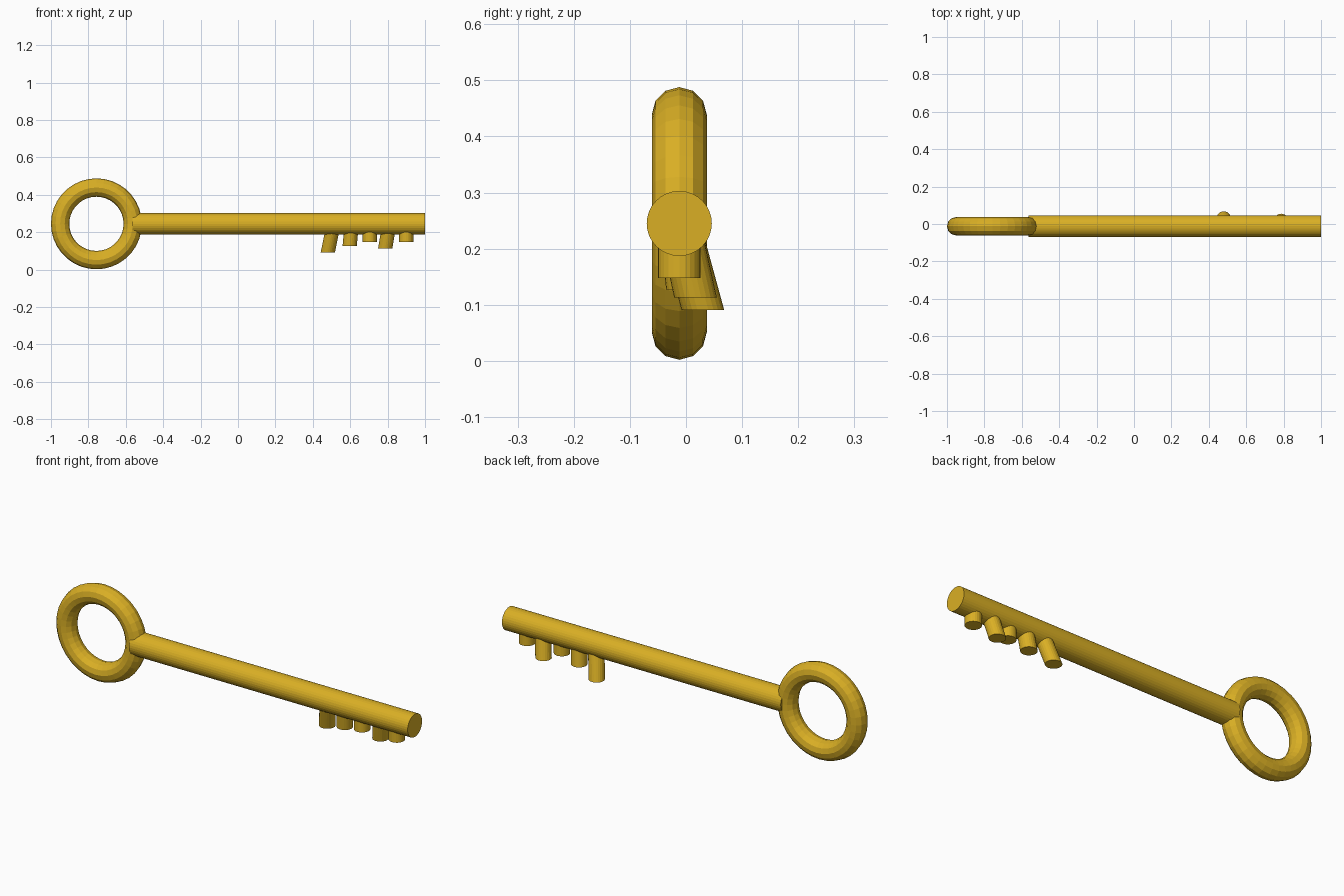
import bpy
from math import pi
from mathutils import Matrix

cube = bpy.data.objects.get("Cube")
if cube:
    bpy.data.objects.remove(cube, do_unlink=True)

CY, CZ = -0.012, 0.245      # axis of the shaft

gold = bpy.data.materials.new("gold")
gold.use_nodes = True
colour = (0.70, 0.43, 0.018, 1)
gold.diffuse_color = colour
gold.node_tree.nodes["Principled BSDF"].inputs["Base Color"].default_value = colour


def finish(name):
    obj = bpy.context.object
    obj.name = name
    obj.data.materials.append(gold)
    return obj


# Ring handle, standing upright
bpy.ops.mesh.primitive_torus_add(major_radius=0.194, minor_radius=0.049,
                                 major_segments=36, minor_segments=12,
                                 location=(-0.757, CY, CZ), rotation=(pi / 2, 0, 0))
finish("ring_handle")

# Long round shaft
start, end = -0.563, 1.0
bpy.ops.mesh.primitive_cylinder_add(vertices=32, radius=0.058, depth=end - start,
                                    location=((start + end) / 2, CY, CZ),
                                    rotation=(0, pi / 2, 0))
finish("shaft")


def tooth(name, x, bottom, lean_x=0, lean_y=0):
    """Round peg from the shaft axis down; leaning pegs keep level ends."""
    depth = CZ - bottom
    bpy.ops.mesh.primitive_cylinder_add(vertices=24, radius=0.038, depth=depth,
                                        location=(x, CY, CZ))
    obj = finish(name)
    shear = Matrix.Identity(4)
    shear[0][2] = -lean_x / depth
    shear[1][2] = -lean_y / depth
    obj.data.transform(shear @ Matrix.Translation((0, 0, -depth / 2)))


# Teeth, from the handle side to the tip
tooth("tooth_1", 0.511, 0.091, -0.031, 0.042)
tooth("tooth_2", 0.608, 0.126, -0.011, 0.015)
tooth("tooth_3", 0.704, 0.148)
tooth("tooth_4", 0.809, 0.113, -0.022, 0.029)
tooth("tooth_5", 0.899, 0.148)
